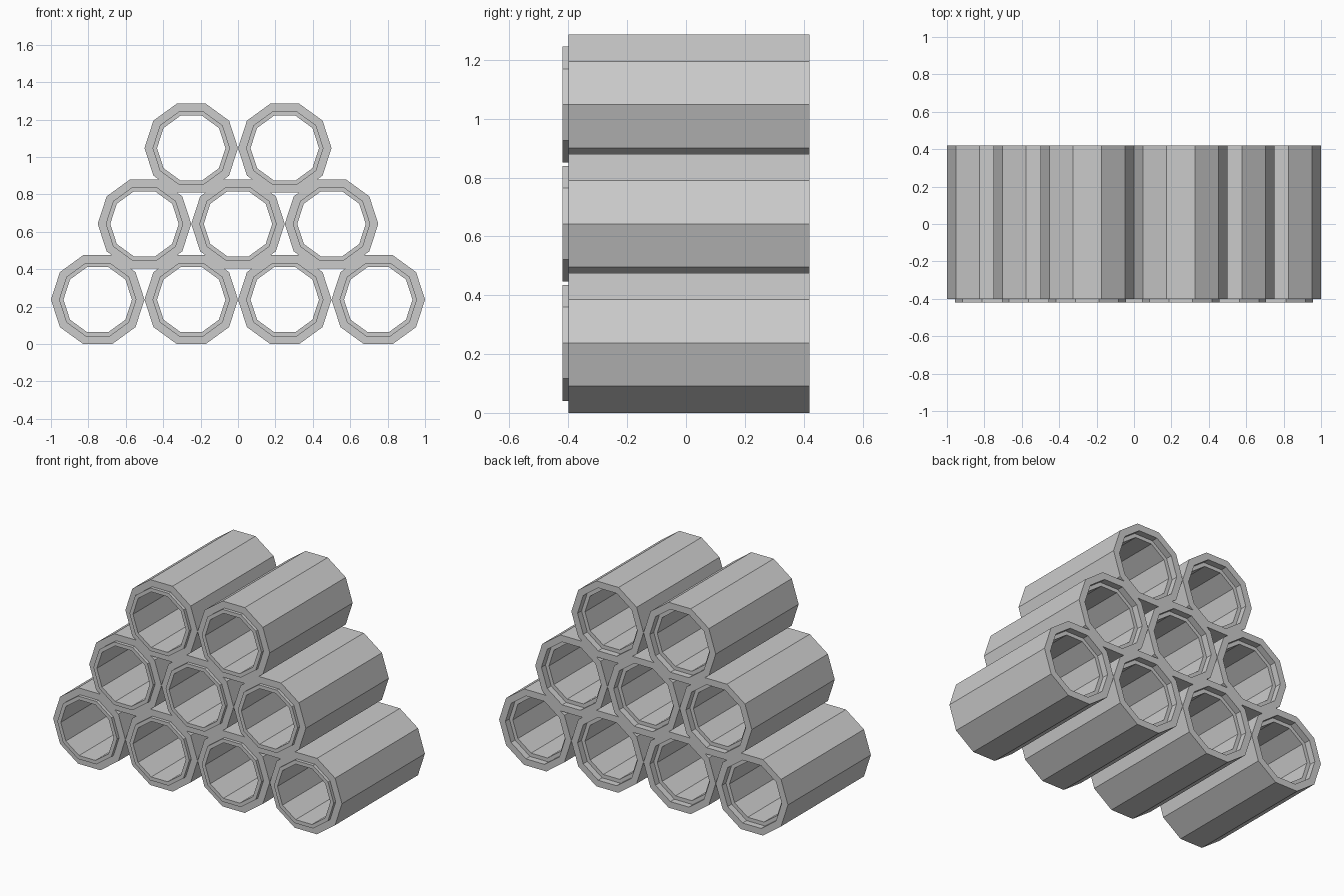
import bpy, bmesh
from math import cos, sin, tau

if "Cube" in bpy.data.objects:
    bpy.data.objects.remove(bpy.data.objects["Cube"])

SIDES = 10
R_OUT, R_STEP, R_IN = 0.25, 0.207, 0.183
# closed wall section (radius, y): front spigot, rear socket
SECTION = [(R_OUT, -0.40), (R_OUT, 0.42), (R_STEP, 0.42), (R_STEP, 0.38),
           (R_IN, 0.38), (R_IN, -0.42), (R_STEP, -0.42), (R_STEP, -0.40)]
Z0, ROW_STEP = R_OUT * sin(tau / 5), 0.405


def pipe(name, x, z):
    bm = bmesh.new()
    rings = [[bm.verts.new((r * cos(tau * i / SIDES), y, r * sin(tau * i / SIDES)))
              for i in range(SIDES)] for r, y in SECTION]
    for k, a in enumerate(rings):
        b = rings[(k + 1) % len(rings)]
        for i in range(SIDES):
            j = (i + 1) % SIDES
            bm.faces.new((a[i], a[j], b[j], b[i]))
    bmesh.ops.recalc_face_normals(bm, faces=bm.faces)
    mesh = bpy.data.meshes.new(name)
    bm.to_mesh(mesh)
    bm.free()
    ob = bpy.data.objects.new(name, mesh)
    ob.location = (x, 0, z)
    bpy.context.collection.objects.link(ob)


# stacked rows of four, three and two pipes
for row, count in enumerate((4, 3, 2)):
    for i in range(count):
        pipe(f"pipe_row{row + 1}_{i + 1}", (i - (count - 1) / 2) * 0.5, Z0 + row * ROW_STEP)
